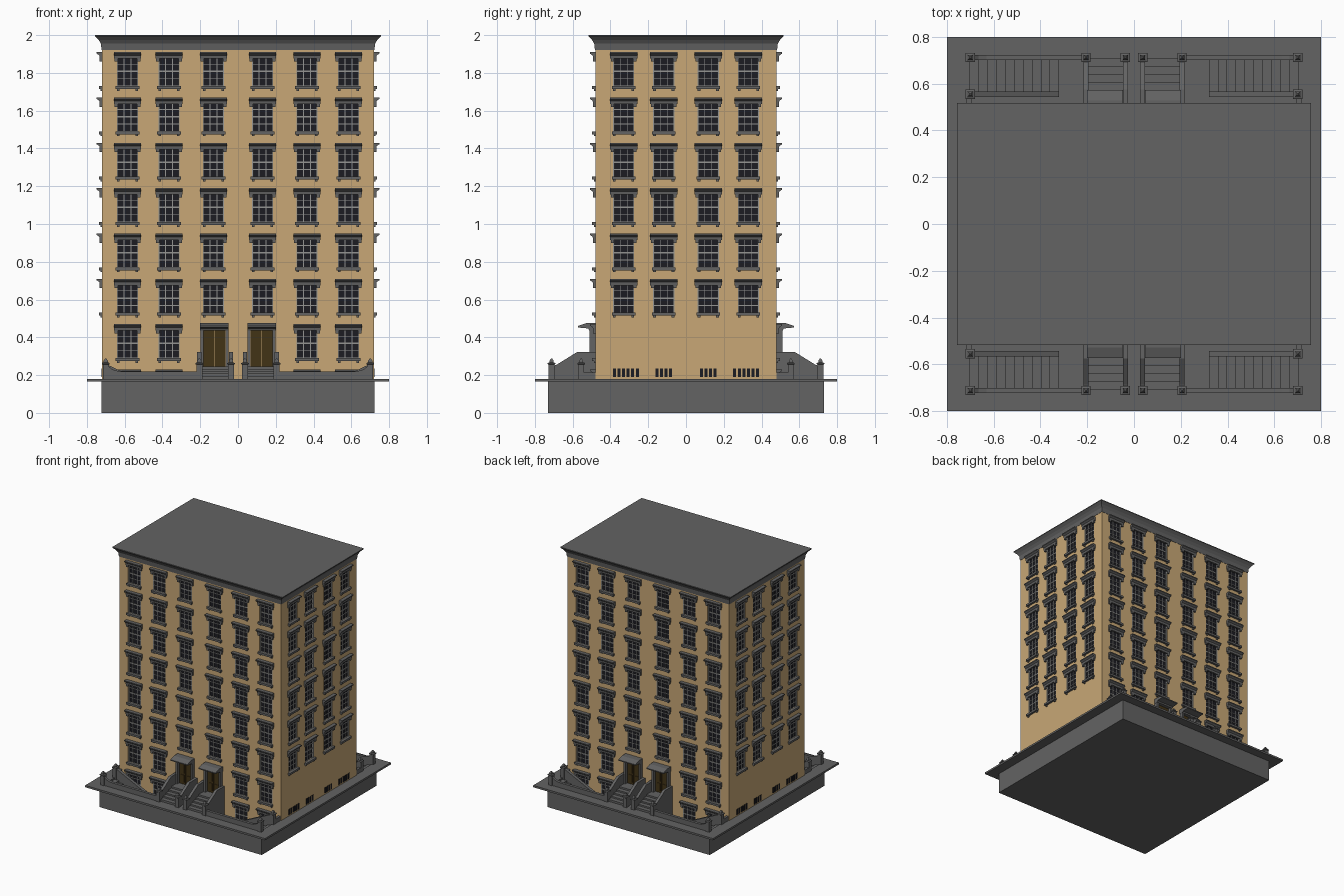
import bpy, bmesh
from math import radians
from mathutils import Matrix, Vector

if "Cube" in bpy.data.objects:
    bpy.data.objects.remove(bpy.data.objects["Cube"])

WX, WY = 0.72, 0.48          # wall half sizes


def mat(name, r, g, b):
    m = bpy.data.materials.new(name)
    m.diffuse_color = (r, g, b, 1)
    m.use_nodes = True
    m.node_tree.nodes["Principled BSDF"].inputs["Base Color"].default_value = m.diffuse_color
    return m


TAN = mat("tan_plaster", 0.58, 0.39, 0.18)
STONE = mat("dark_stone", 0.125, 0.125, 0.125)
GLASS = mat("dark_glass", 0.012, 0.012, 0.016)
BARS = mat("light_grey", 0.30, 0.30, 0.29)
WOOD = mat("brown_wood", 0.055, 0.033, 0.008)


class Part:
    """Collects solids for one quadrant (+x, -y); mirrored to the rest."""

    def __init__(self, name, material):
        self.name, self.material, self.bm = name, material, bmesh.new()

    def prism(self, pts, vec, m=Matrix()):
        vec = Vector(vec)
        a = [self.bm.verts.new(m @ Vector(p)) for p in pts]
        b = [self.bm.verts.new(m @ (Vector(p) + vec)) for p in pts]
        self.bm.faces.new(a)
        self.bm.faces.new(b[::-1])
        for i in range(len(a)):
            j = (i + 1) % len(a)
            self.bm.faces.new((a[i], b[i], b[j], a[j]))

    def box(self, x0, x1, y0, y1, z0, z1, m=Matrix()):
        self.prism([(x0, y0, z0), (x1, y0, z0), (x1, y1, z0), (x0, y1, z0)], (0, 0, z1 - z0), m)

    def loft(self, rings):
        """Rectangles (cx, cy, half x, half y, z) joined into a solid."""
        loops = [[self.bm.verts.new((cx + sx * hx, cy + sy * hy, z))
                  for sx, sy in ((-1, -1), (1, -1), (1, 1), (-1, 1))] for cx, cy, hx, hy, z in rings]
        for a, b in zip(loops, loops[1:]):
            for i in range(4):
                self.bm.faces.new((a[i], a[(i + 1) % 4], b[(i + 1) % 4], b[i]))
        self.bm.faces.new(loops[0])
        self.bm.faces.new(loops[-1])

    def done(self, mirror=True):
        bmesh.ops.recalc_face_normals(self.bm, faces=self.bm.faces)
        me = bpy.data.meshes.new(self.name)
        self.bm.to_mesh(me)
        self.bm.free()
        me.materials.append(self.material)
        ob = bpy.data.objects.new(self.name, me)
        bpy.context.collection.objects.link(ob)
        if mirror:
            mod = ob.modifiers.new("mirror", "MIRROR")
            mod.use_axis = (True, True, False)
            mod.use_mirror_merge = False
        return ob


# windows
glass, bars = Part("window_glass", GLASS), Part("window_bars", BARS)
hoods, sills = Part("window_hoods", STONE), Part("window_sills", STONE)
cutter = Part("window_cutter", TAN)
HW, Z0, Z1, DEEP = 0.056, 0.02, 0.175, 0.015


def window(m):
    cutter.box(-HW, HW, -0.02, DEEP, Z0, Z1, m)
    glass.box(-HW, HW, DEEP - 0.004, DEEP + 0.002, Z0, Z1, m)
    for s in (-1, 1):
        bars.box(s * HW, s * (HW - 0.007), 0.001, DEEP, Z0, Z1, m)
        bars.box(s * HW / 3 - 0.002, s * HW / 3 + 0.002, 0.007, DEEP, Z0, Z1, m)
        hoods.box(s * 0.068, s * 0.05, -0.012, 0.002, 0.15, 0.175, m)
        sills.box(s * 0.056, s * 0.042, -0.008, 0.002, -0.005, 0.01, m)
    h = (Z1 - Z0) / 4
    for k in range(5):
        t = 0.004 if k == 2 else 0.002
        bars.box(-HW, HW, 0.006, DEEP, Z0 + k * h - t, Z0 + k * h + t, m)
    prof = [(0.002, 0.165), (-0.012, 0.165), (-0.014, 0.182), (-0.028, 0.192), (-0.028, 0.2), (0.002, 0.2)]
    hoods.prism([(-0.072, y, z) for y, z in prof], (0.144, 0, 0), m)
    sills.box(-0.063, 0.063, -0.017, 0.003, 0.005, 0.021, m)


for row in range(8):
    b = 0.03 + 0.24 * row
    for x in (0.13, 0.365, 0.585):
        if row > 1 or x > 0.2:
            window(Matrix.Translation((x, -WY, b)))
    if row > 1:
        for y in (-0.33, -0.118):
            window(Matrix.Translation((WX, y, b)) @ Matrix.Rotation(radians(90), 4, "Z"))
for p in (glass, bars, hoods, sills):
    p.done()
cut = cutter.done()
cut.hide_render = True
cut.display_type = "WIRE"

# main walls
walls = Part("walls", TAN)
walls.box(-WX, WX, -WY, WY, 0.005, 1.94)
mod = walls.done(False).modifiers.new("openings", "BOOLEAN")
mod.operation, mod.solver, mod.object = "DIFFERENCE", "EXACT", cut

# flared cornice and flat roof
roof = Part("cornice_roof", STONE)
roof.loft([(0, 0, WX + o, WY + o, z) for o, z in
           ((0.002, 1.92), (0.006, 1.955), (0.018, 1.975), (0.037, 1.994), (0.037, 2.0))])
roof.done(False)

# basement vents on the sides
vents = Part("side_vents", GLASS)
for cy, n in ((-0.318, 6), (-0.118, 4)):
    for i in range(n):
        y = cy + (i - (n - 1) / 2) * 0.024
        vents.box(WX - 0.005, WX + 0.003, y - 0.008, y + 0.008, 0.19, 0.235)
vents.done()

# base plate, retaining walls and pavement around the sunken areas
base = Part("base", STONE)
base.box(0, WX, -0.73, 0, 0, 0.012)
base.box(0, WX, -0.73, -0.70, 0, 0.17)
base.box(0.70, 0.722, -0.73, 0, 0, 0.17)
base.box(0, 0.215, -0.71, -0.478, 0, 0.17)
base.done()
pave = Part("pavement", STONE)
pave.box(0, 0.80, -0.80, -0.70, 0.165, 0.18)
pave.box(0.70, 0.80, -0.70, 0, 0.165, 0.18)
pave.box(0, 0.215, -0.70, -0.478, 0.165, 0.18)
pave.done()

# low parapets, rising towards the corner posts
par = Part("parapets", STONE)
par.prism([(x, -0.722, z) for x, z in ((0.2, 0.175), (0.71, 0.175), (0.71, 0.255), (0.69, 0.25),
                                      (0.665, 0.23), (0.63, 0.22), (0.2, 0.22))], (0, 0.022, 0))
par.box(0.695, 0.715, -0.55, -0.478, 0.175, 0.215)
par.prism([(x, -0.567, z) for x, z in ((0.70, 0.01), (0.70, 0.255), (0.68, 0.25), (0.32, 0.08), (0.32, 0.01))],
          (0, 0.025, 0))
par.done()

# steps down to the basement
down = Part("basement_steps", STONE)
for i in range(10):
    x = 0.70 - i * 0.038
    down.box(x - 0.038, x, -0.70, -0.56, 0.01, 0.166 - i * 0.0155)
down.done()

# stoop steps and landing
stoop = Part("stoop_steps", STONE)
for i, y in enumerate((-0.71, -0.675, -0.64, -0.605)):
    stoop.box(0.045, 0.195, y, -0.478, 0.17, 0.196 + i * 0.012)
stoop.box(0.04, 0.2, -0.57, -0.478, 0.17, 0.245)
stoop.done()

# stoop side walls
cheek = Part("stoop_side_walls", STONE)
for x in (0.037, 0.205):
    cheek.prism([(x - 0.011, y, z) for y, z in ((-0.70, 0.17), (-0.70, 0.25), (-0.685, 0.255), (-0.575, 0.323),
                                               (-0.478, 0.323), (-0.478, 0.17))], (0.022, 0, 0))
cheek.done()

# posts with pointed caps
posts = Part("posts", STONE)
for x, y in ((0.037, -0.712), (0.205, -0.712), (0.70, -0.712), (0.70, -0.555)):
    posts.loft([(x, y, h, h, z) for h, z in ((0.016, 0.17), (0.016, 0.255), (0.02, 0.258), (0.02, 0.264),
                                           (0.011, 0.268), (0.011, 0.276), (0.003, 0.288))])
posts.done()

# double doors, surround and canopy
door, frame = Part("double_doors", WOOD), Part("door_surround", STONE)
for s in (-1, 1):
    c = 0.125 + s * 0.029
    door.box(c - 0.028, c + 0.028, -WY - 0.006, -WY + 0.004, 0.245, 0.442)
    for z0, z1 in ((0.26, 0.32), (0.335, 0.425)):
        door.box(c - 0.017, c + 0.017, -WY - 0.009, -WY, z0, z1)
    frame.box(0.125 + s * 0.058, 0.125 + s * 0.074, -WY - 0.03, -WY + 0.002, 0.24, 0.445)
canopy = ((0, 0.437), (0.035, 0.437), (0.04, 0.447), (0.095, 0.452), (0.095, 0.46), (0.05, 0.475), (0, 0.475))
frame.prism([(0.049, -WY + 0.002 - o, z) for o, z in canopy], (0.152, 0, 0))
door.done()
frame.done()
